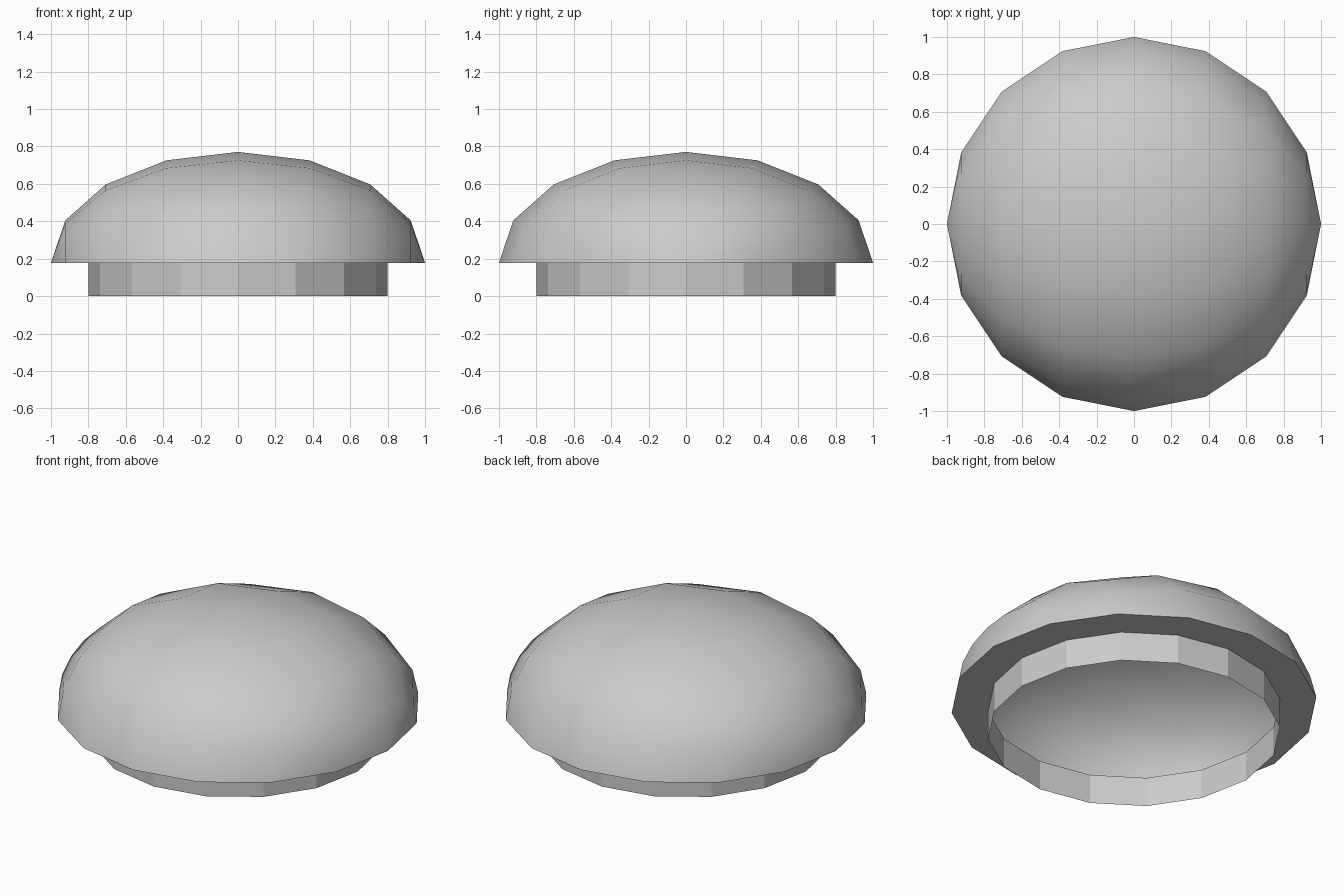
import bpy, bmesh, math
from mathutils import Matrix, Vector

if "Cube" in bpy.data.objects:
    bpy.data.objects.remove(bpy.data.objects["Cube"])

RIM_Z, DOME_H, COLLAR_R = 0.177, 0.594, 0.8

# Dome: upper half of a 16-sided sphere whose poles lie on the x axis
bm = bmesh.new()
bmesh.ops.create_uvsphere(bm, u_segments=16, v_segments=8, radius=1,
                          matrix=Matrix.Rotation(math.pi / 2, 4, 'Y'))
bmesh.ops.bisect_plane(bm, geom=bm.verts[:] + bm.edges[:] + bm.faces[:], dist=1e-4,
                       plane_co=(0, 0, 0), plane_no=(0, 0, 1), clear_inner=True)
for v in bm.verts:
    v.co.z = RIM_Z + v.co.z * DOME_H
for f in bm.faces:
    f.smooth = True


def extrude_rim(edges, move):
    """Extrude an open edge loop, place the new points, return the new loop."""
    for e in edges:
        e.smooth = False
    geom = bmesh.ops.extrude_edge_only(bm, edges=edges)["geom"]
    for g in geom:
        if isinstance(g, bmesh.types.BMVert):
            g.co = move(g.co)
        elif isinstance(g, bmesh.types.BMFace):
            g.smooth = False
    return [g for g in geom if isinstance(g, bmesh.types.BMEdge) and g.is_boundary]


# Flat underside of the rim, then the open collar below it
rim = [e for e in bm.edges if e.is_boundary]
inner = extrude_rim(rim, lambda c: Vector((c.x * COLLAR_R, c.y * COLLAR_R, RIM_Z)))
extrude_rim(inner, lambda c: Vector((c.x, c.y, 0)))

bmesh.ops.recalc_face_normals(bm, faces=bm.faces[:])
for f in bm.faces:
    if f.calc_center_median().z <= RIM_Z + 1e-4:
        f.smooth = False
mesh = bpy.data.meshes.new("domed_cap")
bm.to_mesh(mesh)
bm.free()
bpy.context.collection.objects.link(bpy.data.objects.new("domed_cap", mesh))
